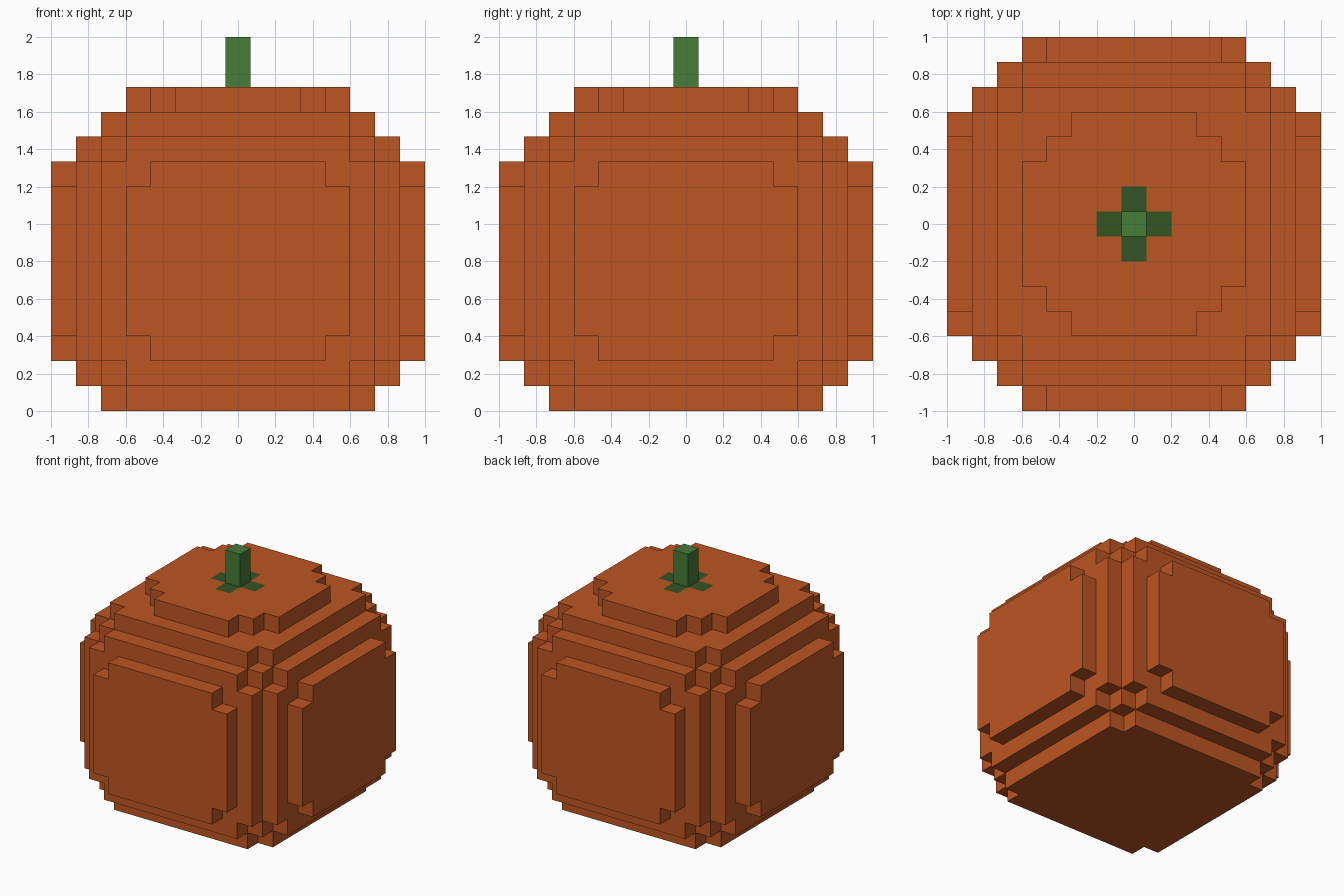
import bpy
import bmesh
import math
from mathutils import Vector

if "Cube" in bpy.data.objects:
    bpy.data.objects.remove(bpy.data.objects["Cube"])

U = 2 / 15  # size of one block


def material(name, rgb):
    m = bpy.data.materials.new(name)
    m.diffuse_color = (*rgb, 1)
    m.use_nodes = True
    m.node_tree.nodes["Principled BSDF"].inputs["Base Color"].default_value = m.diffuse_color
    return m


ORANGE = material("pumpkin orange", (0.515, 0.093, 0.016))
STEM = material("stem green", (0.060, 0.205, 0.037))
LEAF = material("dark leaf green", (0.034, 0.089, 0.017))

# Stepped body: half width, half depth, bottom and top, in blocks.
# Every slab is also used turned by a quarter.
SLABS = [
    (5.5, 4.5, 0, 12),   # core, bottom to shoulder
    (6.5, 4.5, 1, 11),   # rounding steps
    (5.5, 5.5, 1, 11),
    (6.5, 5.5, 2, 10),
    (7.5, 4.5, 3, 9),    # raised side panels
    (7.5, 3.5, 2, 10),
    (4.5, 2.5, 12, 13),  # cap
    (3.5, 3.5, 12, 13),
]


def filled(x, y, z):
    x, y = abs(x), abs(y)
    return any(lo <= z < hi and ((x < a and y < b) or (x < b and y < a))
               for a, b, lo, hi in SLABS)


def finish(bm, name, mats):
    mesh = bpy.data.meshes.new(name)
    bm.to_mesh(mesh)
    bm.free()
    for m in mats:
        mesh.materials.append(m)
    ob = bpy.data.objects.new(name, mesh)
    bpy.context.collection.objects.link(ob)
    return ob


def block_body(name):
    bm = bmesh.new()
    axes = [Vector(a) for a in ((1, 0, 0), (0, 1, 0), (0, 0, 1))]
    for x in range(-7, 8):
        for y in range(-7, 8):
            for z in range(13):
                if not filled(x, y, z):
                    continue
                centre = Vector((x, y, z + 0.5))
                for i in range(3):
                    for s in (-1, 1):
                        n = axes[i] * s
                        if filled(x + int(n.x), y + int(n.y), z + int(n.z)):
                            continue
                        # outer face of this block
                        u, v = axes[(i + 1) % 3] / 2, axes[(i + 2) % 3] / 2 * s
                        c = centre + n / 2
                        f = bm.faces.new([bm.verts.new(p * U) for p in
                                          (c - u - v, c + u - v, c + u + v, c - u + v)])
                        # flat leaf cross around the stem
                        if n.z > 0 and z == 12 and abs(x) + abs(y) <= 1:
                            f.material_index = 1
    bmesh.ops.remove_doubles(bm, verts=bm.verts[:], dist=0.001)
    # merge blocks into large flat faces, keeping the leaf outline
    bmesh.ops.dissolve_limit(bm, angle_limit=math.radians(1), verts=bm.verts[:],
                             edges=bm.edges[:], delimit={'MATERIAL'})
    return finish(bm, name, [ORANGE, LEAF])


# Body with leaf cross
block_body("pumpkin_body")

# Stem post
bm = bmesh.new()
bmesh.ops.create_cube(bm, size=1)
bmesh.ops.scale(bm, vec=(U, U, 2 * U), verts=bm.verts[:])
bmesh.ops.translate(bm, vec=(0, 0, 14 * U), verts=bm.verts[:])
finish(bm, "stem", [STEM])
